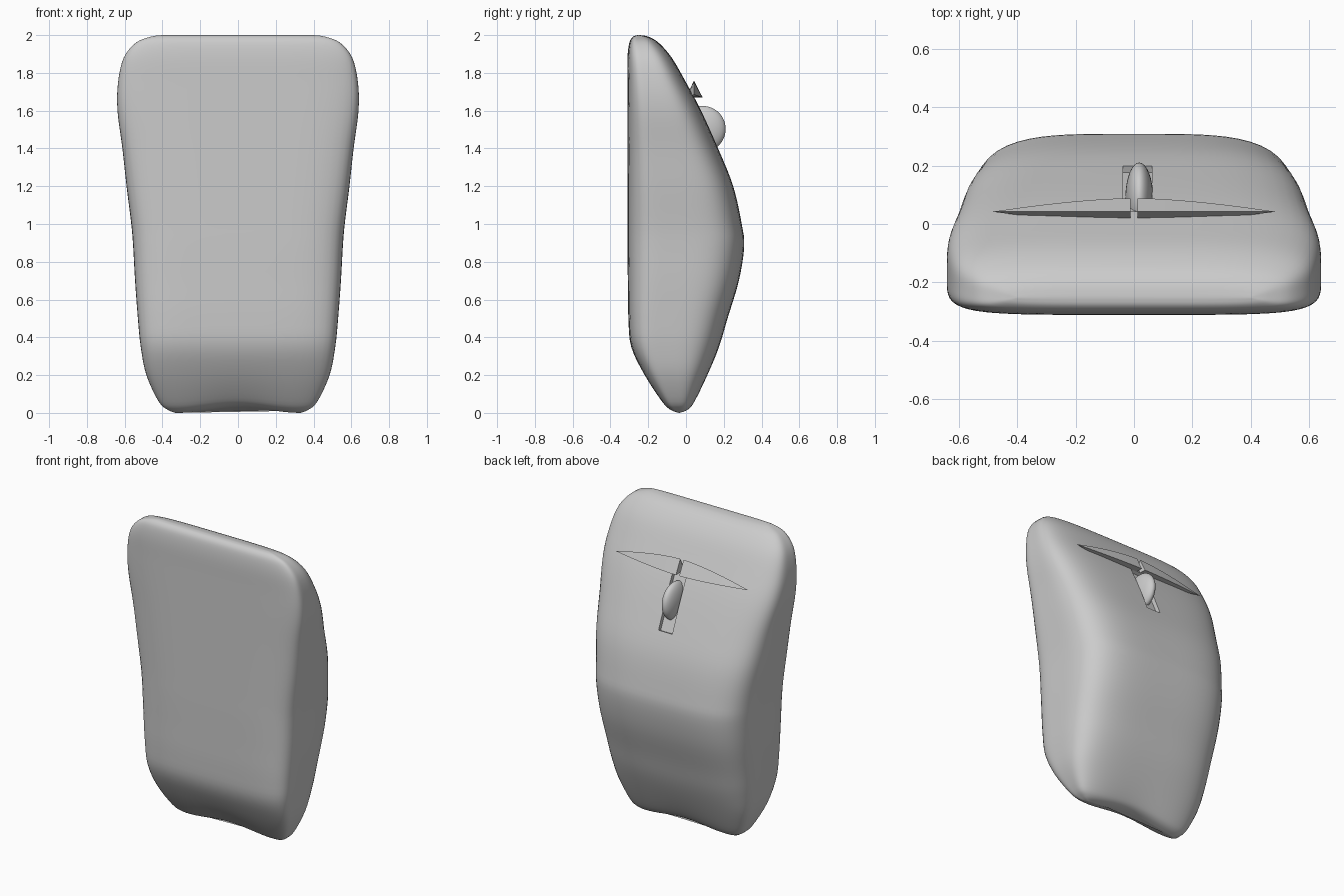
import bpy, bmesh, math
from mathutils import Vector, Matrix

if "Cube" in bpy.data.objects:
    bpy.data.objects.remove(bpy.data.objects["Cube"], do_unlink=True)

GREY = (0.6, 0.6, 0.6, 1)
mat = bpy.data.materials.new("light_grey")
mat.use_nodes = True
mat.diffuse_color = GREY
mat.node_tree.nodes["Principled BSDF"].inputs["Base Color"].default_value = GREY


def finish(bm, name):
    """Turn a bmesh into a named grey object."""
    bmesh.ops.recalc_face_normals(bm, faces=bm.faces[:])
    mesh = bpy.data.meshes.new(name)
    bm.to_mesh(mesh)
    bm.free()
    mesh.materials.append(mat)
    ob = bpy.data.objects.new(name, mesh)
    bpy.context.collection.objects.link(ob)
    return ob


def smooth(ob, angle):
    bpy.ops.object.select_all(action="DESELECT")
    ob.select_set(True)
    bpy.context.view_layer.objects.active = ob
    bpy.ops.object.shade_smooth_by_angle(angle=math.radians(angle))


def spline(rows, steps):
    """Pass a smooth curve through the rows."""
    pts = [Vector(r) for r in rows]
    out = []
    for i in range(len(pts) - 1):
        a, b, c, d = (pts[min(max(i + k, 0), len(pts) - 1)] for k in (-1, 0, 1, 2))
        for s in range(steps):
            t = s / steps
            out.append(b + (c - a) * t / 2 + (a - b * 2.5 + c * 2 - d / 2) * t ** 2
                       + (b * 3 - a - c * 3 + d) * t ** 3 / 2)
    return out + [pts[-1]]


# Body sections: height, half width, front y, back y
SECTIONS = [
    (0, .33, -.04, -.03), (.015, .37, -.085, .015), (.06, .42, -.13, .05),
    (.2, .485, -.22, .115), (.35, .515, -.29, .175), (.5, .53, -.305, .22),
    (.7, .545, -.308, .28), (.88, .555, -.31, .308), (1, .565, -.31, .295),
    (1.2, .59, -.31, .25), (1.4, .612, -.31, .17), (1.6, .638, -.31, .08),
    (1.75, .635, -.31, 0), (1.88, .605, -.31, -.075), (1.96, .54, -.3, -.145),
    (1.992, .46, -.28, -.2), (2, .4, -.255, -.245)]


def section_ring(bm, z, width, front, back, count=96):
    """Rounded section: tight corners at the front, softer crown at the back."""
    mid = front + .4 * (back - front)
    ring = []
    for i in range(count):
        a = math.tau * i / count
        c, s = math.cos(a), math.sin(a)
        n = 4 if s > 0 else 5
        r = (abs(c) ** n + abs(s) ** n) ** (-1 / n)
        x = width * r * c
        y = mid + r * s * ((back - mid) if s > 0 else (mid - front))
        # shallow hollow along the lower edge
        fade = max(0, 1 - z / .35) ** 2
        lift = .015 * (1 + math.cos(math.pi * min(abs(x) / .34, 1))) * fade
        ring.append(bm.verts.new((x, y, z + lift)))
    return ring


bm = bmesh.new()
rings = [section_ring(bm, *row) for row in spline(SECTIONS, 4)]
for low, high in zip(rings, rings[1:]):
    for i in range(len(low)):
        j = (i + 1) % len(low)
        bm.faces.new((low[i], low[j], high[j], high[i]))
bm.faces.new(rings[0])
bm.faces.new(rings[-1])
body = finish(bm, "body")

# Recessed slot for the wheel, cut along the sloping back
bm = bmesh.new()
slope = Matrix.Rotation(math.atan(.46), 4, "X")
bmesh.ops.create_cube(bm, size=1, matrix=Matrix.Translation((.012, .135, 1.51))
                      @ slope @ Matrix.Diagonal((.1, .08, .37, 1)))
cutter = finish(bm, "wheel_slot_cutter")
cutter.hide_render = True
cutter.hide_viewport = True
cut = body.modifiers.new("wheel_slot", "BOOLEAN")
cut.operation = "DIFFERENCE"
cut.solver = "EXACT"
cut.object = cutter
bpy.context.view_layer.update()
cut_mesh = bpy.data.meshes.new_from_object(
    body.evaluated_get(bpy.context.evaluated_depsgraph_get()))
body.modifiers.clear()
body.data = cut_mesh
bpy.data.objects.remove(cutter, do_unlink=True)
smooth(body, 40)

# Scroll wheel
bm = bmesh.new()
bmesh.ops.create_uvsphere(bm, u_segments=32, v_segments=24, radius=.122,
                          matrix=Matrix.Translation((.018, .088, 1.503))
                          @ Matrix.Diagonal((.39, 1, 1, 1)))
smooth(finish(bm, "scroll_wheel"), 40)

# Pair of thin tapering ridges above the wheel
for side, name in ((1, "left_ridge"), (-1, "right_ridge")):
    bm = bmesh.new()
    stations = []
    for i in range(9):
        t = i / 8
        k = max(1 - t ** 1.6, .01)
        x = side * (.012 + .47 * t)
        stations.append([bm.verts.new(p) for p in (
            (x, .042, 1.685 + .075 * k),
            (x, .042 + .046 * k, 1.685 - .015 * k),
            (x, .042 - .04 * k, 1.685 - .015 * k))])
    for a, b in zip(stations, stations[1:]):
        for i in range(3):
            j = (i + 1) % 3
            bm.faces.new((a[i], a[j], b[j], b[i]))
    bm.faces.new(stations[0])
    bm.faces.new(stations[-1])
    smooth(finish(bm, name), 30)
